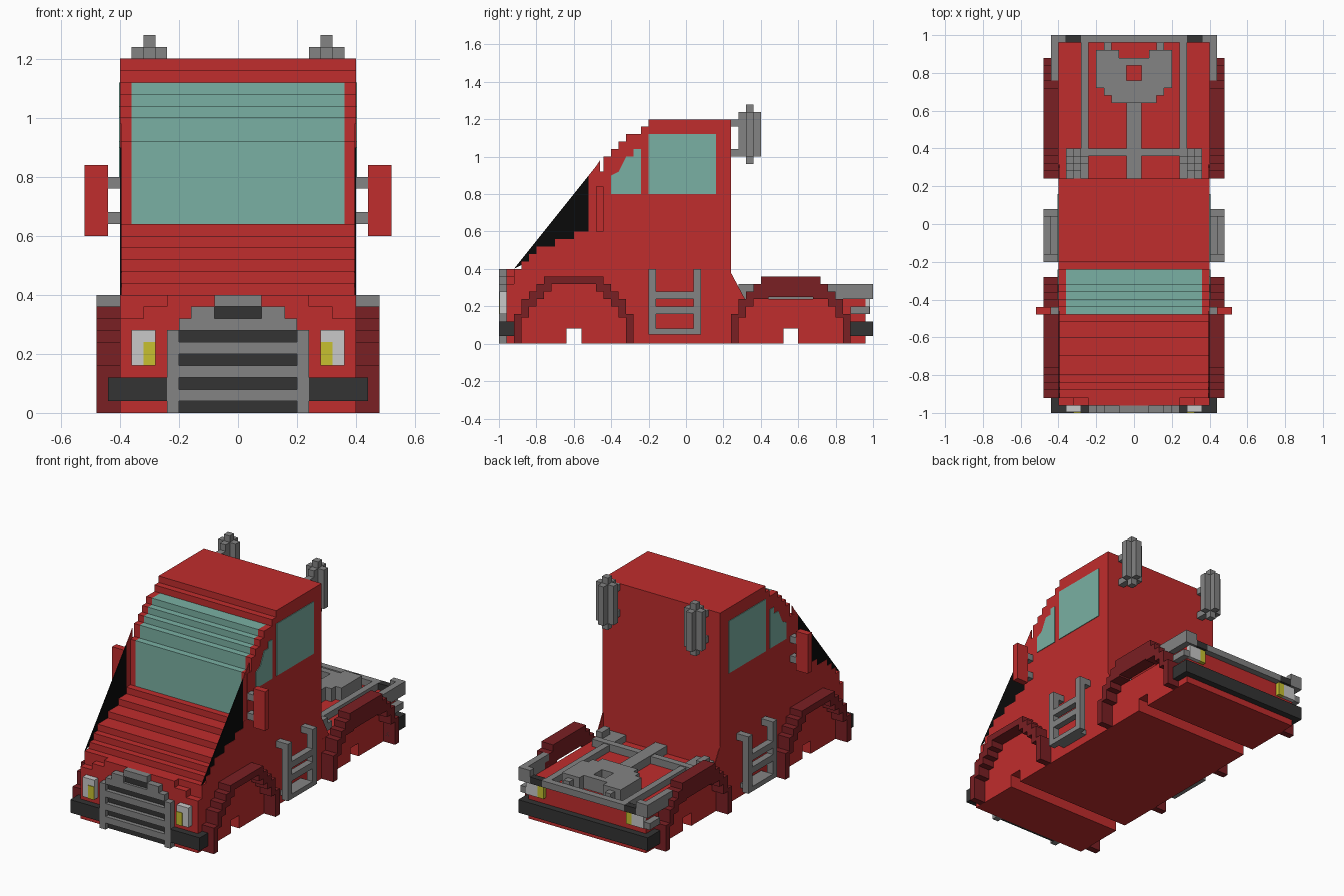
import bpy, bmesh

if "Cube" in bpy.data.objects:
    bpy.data.objects.remove(bpy.data.objects["Cube"])


def material(name, r, g, b):
    m = bpy.data.materials.new(name)
    m.diffuse_color = (r, g, b, 1)
    m.use_nodes = True
    m.node_tree.nodes["Principled BSDF"].inputs["Base Color"].default_value = m.diffuse_color
    return m


RED = material("red paint", .527, .026, .026)
DARK_RED = material("dark red fender", .195, .014, .017)
GREY = material("grey metal", .227, .227, .227)
DARK = material("dark rubber", .033, .033, .033)
BLACK = material("black", .003, .003, .003)
GLASS = material("green glass", .195, .434, .366)
WHITE = material("white lamp", .58, .58, .58)
YELLOW = material("yellow lamp", .57, .53, .03)


def finish(name, bm, *mats):
    bmesh.ops.recalc_face_normals(bm, faces=bm.faces)
    me = bpy.data.meshes.new(name)
    bm.to_mesh(me)
    bm.free()
    for m in mats:
        me.materials.append(m)
    ob = bpy.data.objects.new(name, me)
    bpy.context.collection.objects.link(ob)
    return ob


def boxes(name, mat, items, mirror=False):
    """Join boxes (x0, x1, y0, y1, z0, z1), optionally mirrored in x."""
    bm = bmesh.new()
    items = list(items)
    if mirror:
        items += [(-b[1], -b[0]) + tuple(b[2:]) for b in items]
    for x0, x1, y0, y1, z0, z1 in items:
        vs = bmesh.ops.create_cube(bm, size=1)["verts"]
        for v in vs:
            v.co = (x0 if v.co.x < 0 else x1, y0 if v.co.y < 0 else y1,
                    z0 if v.co.z < 0 else z1)
    return finish(name, bm, mat)


def extrude_x(name, pts, stations, *mats):
    """Sweep a (y, z) outline through the given x stations."""
    bm = bmesh.new()
    rings = [[bm.verts.new((x, y, z)) for y, z in pts] for x in stations]
    n = len(pts)
    for a, b in zip(rings, rings[1:]):
        for i in range(n):
            j = (i + 1) % n
            bm.faces.new((a[i], a[j], b[j], b[i]))
    bm.faces.new(rings[0])
    bm.faces.new(rings[-1])
    return finish(name, bm, *mats)


def side_plates(name, pts, x0, x1, mat):
    for side, s in (("right", 1), ("left", -1)):
        extrude_x(f"{name}_{side}", pts, (s * x0, s * x1), mat)


# Body: stepped hood, windscreen and roof; flat deck; axle notches
steps = [(-.92, .40), (-.88, .44), (-.84, .48), (-.80, .52), (-.70, .56),
         (-.60, .60), (-.52, .64), (-.48, .92), (-.44, 1.0), (-.40, 1.04),
         (-.36, 1.08), (-.32, 1.12), (-.24, 1.16), (-.20, 1.20)]
outline = [(-.92, 0)]
for i, (y, z) in enumerate(steps):
    y_next = steps[i + 1][0] if i + 1 < len(steps) else .24
    outline += [(y, z), (y_next, z)]
outline += [(.24, .24), (.96, .24), (.96, 0)]
for c in (.56, -.60):
    outline += [(c + .04, 0), (c + .04, .08), (c - .04, .08), (c - .04, 0)]
body = extrude_x("cab_body", outline, (-.40, -.36, .36, .40), RED, GLASS)
for f in body.data.polygons:
    c = f.center
    if abs(c.x) < .3 and -.5 < c.y < -.22 and .64 < c.z < 1.13 and f.area > .01:
        front = abs(f.normal.y) > .5
        if front or c.z > .9:
            f.material_index = 1
# keep the red strip above the windscreen
for f in body.data.polygons:
    if f.center.z > 1.125:
        f.material_index = 0

# Nose slabs that step in towards the top
boxes("nose", RED, [(-.40, .40, -.96, -.92, 0, .32), (-.32, .32, -.96, -.92, .32, .36),
                    (-.24, .24, -.96, -.92, .36, .40)])

# Thin side sheets above the hood and behind the cab
side_plates("hood_side_sheet", [(-.92, .40), (-.52, .90), (-.52, .60), (-.84, .44)],
            .394, .399, BLACK)
side_plates("pillar_sheet", [(-.52, .62), (-.52, .90), (-.48, .95), (-.46, .98), (-.46, .62)],
            .394, .399, RED)
side_plates("cab_rear_sheet", [(.23, .39), (.24, .38), (.32, .23), (.23, .23)],
            .394, .399, RED)

# Side windows
side_plates("door_window", [(-.20, .80), (.16, .80), (.16, 1.12), (-.20, 1.12)],
            .399, .404, GLASS)
side_plates("quarter_window", [(-.40, .80), (-.24, .80), (-.24, 1.04), (-.28, 1.04),
                               (-.28, 1.0), (-.32, 1.0), (-.36, .92), (-.40, .90)],
            .399, .404, GLASS)

# Stepped wheel arches: (inner offset, outer offset, bottom, top)
arch = [(.12, .16, .28, .36), (.16, .20, .24, .32), (.20, .24, .20, .28),
        (.24, .28, .14, .24), (.28, .32, 0, .16)]
for name, c in (("front", -.60), ("rear", .56)):
    rear = name == "rear"
    low = .25 if rear else .32
    parts = [(.40, .48, c - .12, c + .12, low, .36)]
    for d0, d1, z0, z1 in arch:
        if rear and z1 > .28:
            z0 = .24
        parts += [(.40, .48, c + d0, c + d1, z0, z1), (.40, .48, c - d1, c - d0, z0, z1)]
    boxes(f"{name}_fenders", DARK_RED, parts, True)

# Grille with dark backing
boxes("grille_backing", DARK, [(-.20, .20, -.975, -.96, 0, .28),
                               (-.08, .08, -.985, -.96, .32, .36)])
boxes("grille", GREY,
      [(s - .02, s + .02, -1, -.96, 0, .28) for s in (-.22, .22)]
      + [(-.20, .20, -1, -.96, z, z + .04) for z in (.04, .12, .20, .28)]
      + [(-.16, -.08, -1, -.96, .32, .36), (.08, .16, -1, -.96, .32, .36),
         (-.08, .08, -1, -.96, .36, .40)])

# Bumpers
boxes("front_bumper", DARK, [(.24, .44, -1, -.96, .04, .12), (.40, .44, -.96, -.92, .04, .12)], True)
boxes("rear_bumper", DARK, [(-.44, .44, .96, 1, .04, .12), (.40, .44, .84, .96, .04, .12),
                            (-.44, -.40, .84, .96, .04, .12)])

# Headlamps and tail lamps
boxes("headlamps", WHITE, [(.28, .36, -.996, -.96, .16, .28)], True)
boxes("headlamp_indicators", YELLOW, [(.28, .32, -1, -.996, .16, .24)], True)
boxes("tail_lamps", WHITE, [(.32, .40, .96, .985, .16, .24)], True)
boxes("tail_indicators", YELLOW, [(.28, .32, .96, .985, .16, .24)], True)

# Ladders under the doors
boxes("ladders", GREY,
      [(.44, .48, y, y + .04, .05, .40) for y in (-.20, .04)]
      + [(.40, .44, y, y + .04, .36, .40) for y in (-.20, .04)]
      + [(.44, .48, -.16, .04, z, z + .04) for z in (.16, .24)]
      + [(.40, .48, -.16, .04, .05, .08)], True)

# Mirrors and arms
boxes("mirrors", RED, [(.44, .52, -.48, -.44, .60, .84)], True)
boxes("mirror_arms", GREY, [(.40, .44, -.48, -.44, z, z + .04) for z in (.64, .76)], True)

# Exhaust stacks, cross shaped, with brackets to the cab
boxes("exhausts", GREY,
      [(.24, .28, .32, .36, 1.0, 1.24), (.32, .36, .32, .36, 1.0, 1.24),
       (.28, .32, .28, .32, 1.0, 1.24), (.28, .32, .36, .40, 1.0, 1.24),
       (.28, .32, .32, .36, .96, 1.28),
       (.28, .32, .24, .28, 1.0, 1.04), (.28, .32, .24, .28, 1.16, 1.20)], True)

# Deck rails, spine, cross bar and brackets
boxes("deck_rails", GREY, [(.24, .28, .24, .96, .24, .28), (.28, .36, .24, .36, .24, .28),
                           (.04, .36, .36, .40, .24, .285), (.32, .36, .28, .36, .28, .32)], True)
boxes("deck_spine", GREY, [(-.04, .04, .24, .64, .24, .29)])

# Coupling plate with centre hole and rear notch
boxes("coupling_plate", GREY,
      [(0, .12, .64, .68, .24, .32), (0, .16, .68, .72, .24, .32), (0, .20, .72, .76, .24, .32),
       (.04, .20, .76, .84, .24, .32), (0, .20, .84, .88, .24, .32),
       (.08, .20, .88, .92, .24, .32), (.12, .16, .92, .96, .24, .30)], True)

# Tail frame around the rear of the deck
boxes("tail_frame", GREY, [(0, .28, .96, 1, .24, .28), (.36, .44, .96, 1, .24, .32),
                           (.40, .44, .76, .96, .24, .32), (.40, .44, .88, .98, .16, .20)], True)
boxes("tail_frame_inserts", DARK, [(.28, .36, .96, 1, .24, .28)], True)
